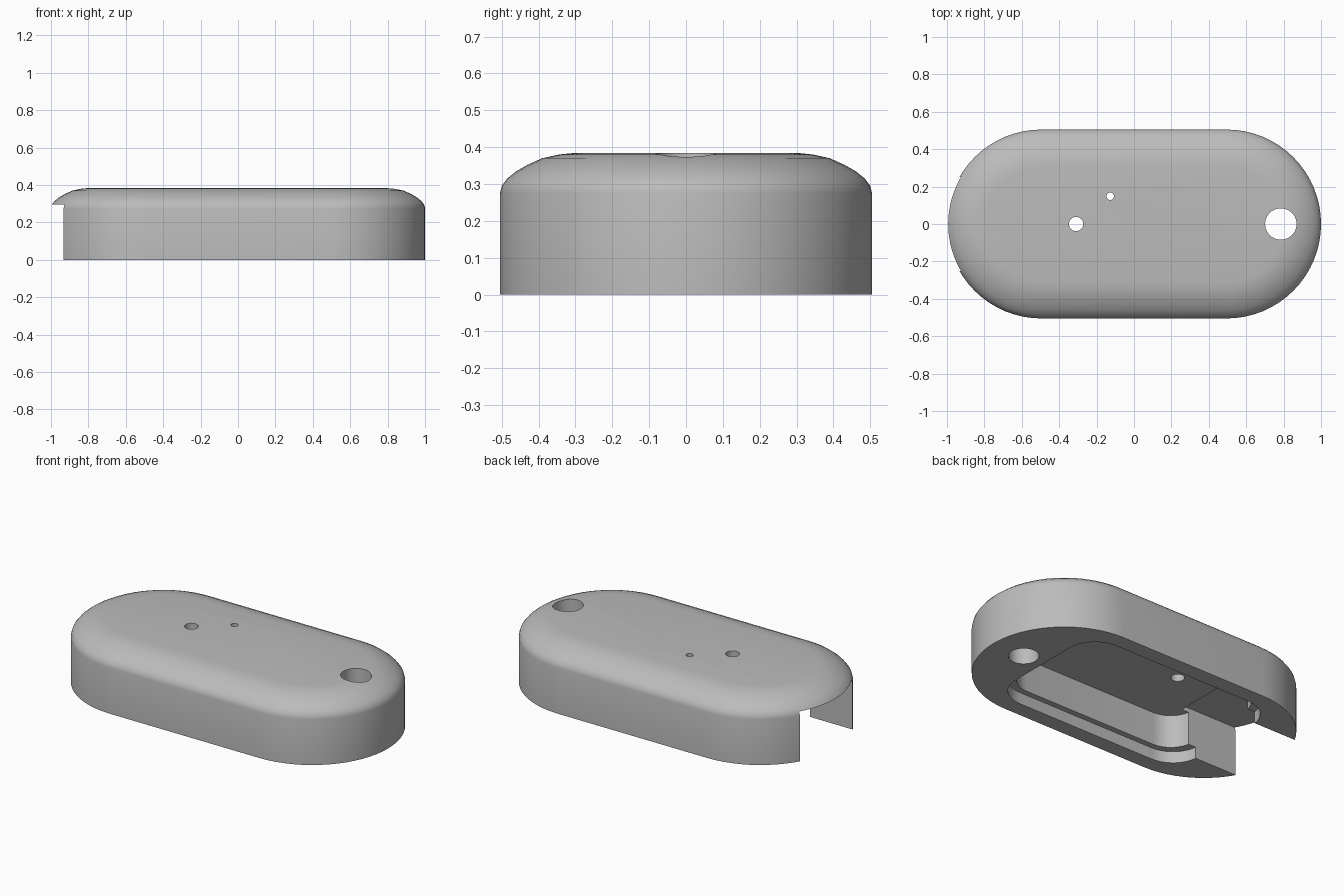
import bpy
import bmesh
from math import cos, sin, pi, radians

if "Cube" in bpy.data.objects:
    bpy.data.objects.remove(bpy.data.objects["Cube"], do_unlink=True)

HALF_LEN, RADIUS = 1.0, 0.505

grey = bpy.data.materials.new("plain grey")
grey.use_nodes = True
grey.diffuse_color = (0.5, 0.5, 0.5, 1)
grey.node_tree.nodes["Principled BSDF"].inputs["Base Color"].default_value = (0.5, 0.5, 0.5, 1)


def rounded_outline(hx, hy, r, steps):
    """Counter-clockwise rectangle outline with rounded corners."""
    pts = []
    for q, (sx, sy) in enumerate([(1, 1), (-1, 1), (-1, -1), (1, -1)]):
        for i in range(steps + 1):
            a = (q + i / steps) * pi / 2
            p = (sx * (hx - r) + r * cos(a), sy * (hy - r) + r * sin(a))
            if not pts or abs(p[0] - pts[-1][0]) + abs(p[1] - pts[-1][1]) > 1e-5:
                pts.append(p)
    if abs(pts[0][0] - pts[-1][0]) + abs(pts[0][1] - pts[-1][1]) < 1e-5:
        pts.pop()
    return pts


def loft(name, layers):
    """Closed solid through (outline, z) layers."""
    bm = bmesh.new()
    rings = [[bm.verts.new((x, y, z)) for x, y in outline] for outline, z in layers]
    n = len(rings[0])
    for low, high in zip(rings, rings[1:]):
        for i in range(n):
            j = (i + 1) % n
            bm.faces.new((low[i], low[j], high[j], high[i]))
    bm.faces.new(rings[0][::-1])
    bm.faces.new(rings[-1])
    mesh = bpy.data.meshes.new(name)
    bm.to_mesh(mesh)
    bm.free()
    obj = bpy.data.objects.new(name, mesh)
    bpy.context.collection.objects.link(obj)
    mesh.materials.append(grey)
    return obj


def prism(name, outline, z0, z1, offset=(0, 0)):
    moved = [(x + offset[0], y + offset[1]) for x, y in outline]
    return loft(name, [(moved, z0), (moved, z1)])


# Outer shell: stadium with a softly domed top edge, as (inset, height)
profile = [(0, 0), (0, 0.275), (0.005, 0.295), (0.02, 0.315), (0.045, 0.335),
           (0.075, 0.352), (0.115, 0.37), (0.16, 0.38), (0.2, 0.384)]
shell = loft("housing_shell", [
    (rounded_outline(HALF_LEN - d, RADIUS - d, RADIUS - d, 16), z) for d, z in profile])

# Lid recess, inner cavity and cable opening at the end
cutters = [
    prism("lid_recess", rounded_outline(0.65, 0.41, 0.18, 10), -0.1, 0.07),
    prism("inner_cavity", rounded_outline(0.6, 0.375, 0.15, 10), -0.1, 0.27),
    prism("end_opening", [(-1.2, -0.25), (-0.55, -0.25), (-0.55, 0.25), (-1.2, 0.25)], -0.1, 0.297),
]

# Keyring hole, button hole and indicator hole
for name, x, y, r in [("keyring_hole", 0.785, 0, 0.084),
                      ("button_hole", -0.31, 0, 0.038),
                      ("indicator_hole", -0.127, 0.148, 0.02)]:
    cutters.append(prism(name, rounded_outline(r, r, r, 10), -0.1, 0.5, (x, y)))

bpy.context.view_layer.objects.active = shell
shell.select_set(True)
for cutter in cutters:
    cutter.hide_render = True
    mod = shell.modifiers.new(cutter.name, "BOOLEAN")
    mod.operation = "DIFFERENCE"
    mod.solver = "EXACT"
    mod.object = cutter
    bpy.ops.object.modifier_apply(modifier=mod.name)
    bpy.data.objects.remove(cutter, do_unlink=True)

bpy.ops.object.shade_smooth_by_angle(angle=radians(30))
